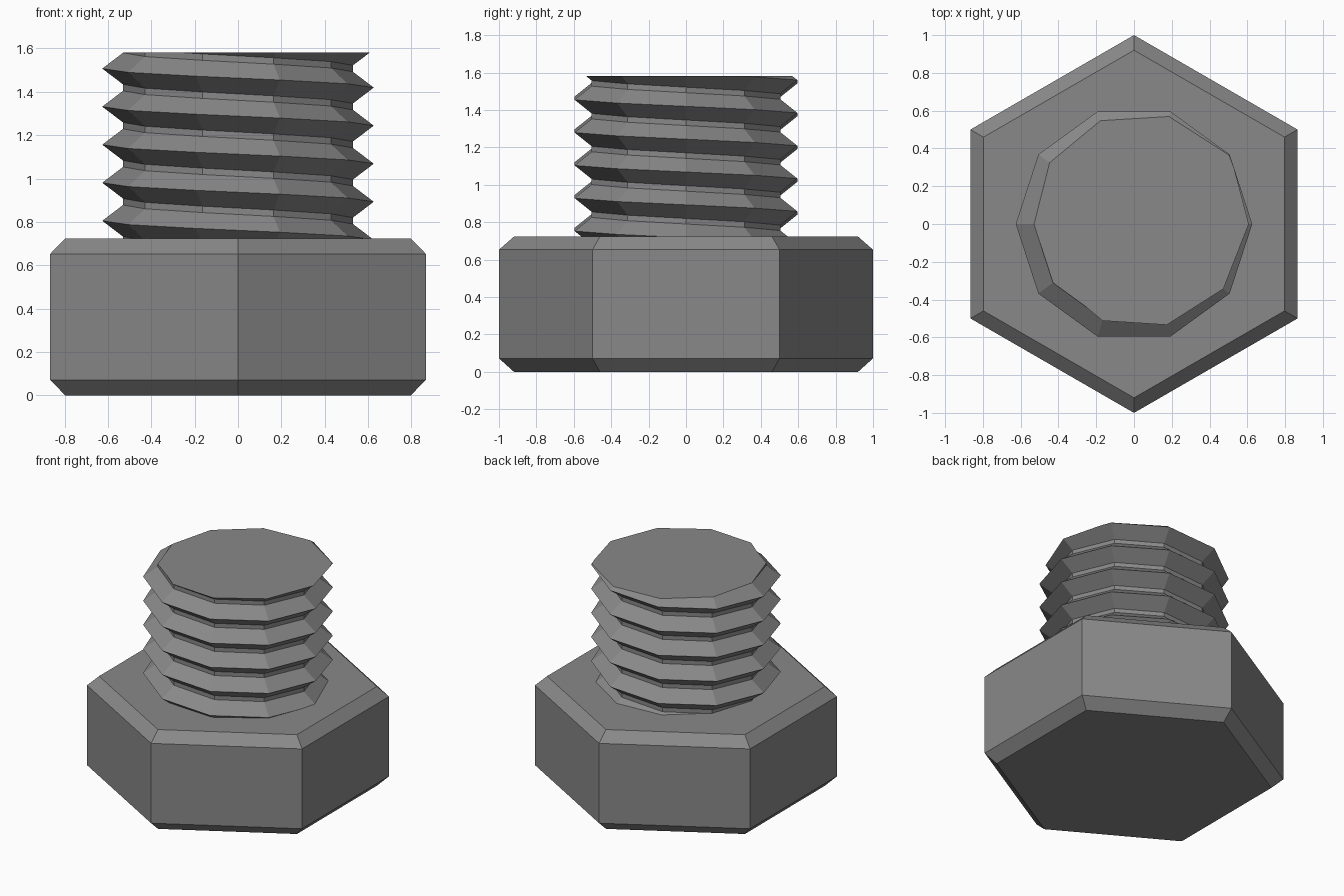
import bpy, bmesh
from math import cos, sin, pi, radians

cube = bpy.data.objects.get("Cube")
if cube:
    bpy.data.objects.remove(cube, do_unlink=True)

# Single plain steel colour
steel = bpy.data.materials.new("grey steel")
steel.use_nodes = True
GREY = (0.25, 0.25, 0.25, 1)
steel.diffuse_color = GREY
steel.node_tree.nodes["Principled BSDF"].inputs["Base Color"].default_value = GREY


def finish(name, bm):
    bmesh.ops.recalc_face_normals(bm, faces=bm.faces)
    mesh = bpy.data.meshes.new(name)
    bm.to_mesh(mesh)
    bm.free()
    mesh.materials.append(steel)
    obj = bpy.data.objects.new(name, mesh)
    bpy.context.collection.objects.link(obj)
    return obj


def polar(radius, angle, z):
    return (radius * cos(angle), radius * sin(angle), z)


# Hexagonal head with chamfered rims, corners toward front and back
bm = bmesh.new()
rings = [[bm.verts.new(polar(r, radians(30 + 60 * i), z)) for i in range(6)]
         for r, z in [(0.92, 0), (1, 0.072), (1, 0.653), (0.92, 0.723)]]
for low, high in zip(rings, rings[1:]):
    for i in range(6):
        j = (i + 1) % 6
        bm.faces.new((low[i], low[j], high[j], high[i]))
bm.faces.new(rings[0][::-1])
bm.faces.new(rings[-1])
finish("hex_head", bm)

# Threaded shank: a ten-sided left-hand helix swept from one tooth profile
SIDES, PITCH, TURNS = 10, 0.1755, 9
CREST, ROOT = 0.626, 0.53
TOP, BOTTOM = 1.581, 0.68
START = 0.893 + 6 * PITCH
tooth = [(CREST, 0), (ROOT, 0.073), (ROOT, 0.1025), (CREST, PITCH)]

bm = bmesh.new()
columns = []
for i in range(SIDES * TURNS + 1):
    angle = 2 * pi * i / SIDES
    drop = PITCH * i / SIDES
    columns.append([bm.verts.new(polar(r, angle, START + z - drop)) for r, z in tooth])
for a, b in zip(columns, columns[1:]):
    for k in range(len(tooth) - 1):
        bm.faces.new((a[k], b[k], b[k + 1], a[k + 1]))
bmesh.ops.remove_doubles(bm, verts=bm.verts, dist=0.0005)

# Trim both ends flat and cap them
for height, up in [(TOP, 1), (BOTTOM, -1)]:
    bmesh.ops.bisect_plane(bm, geom=bm.verts[:] + bm.edges[:] + bm.faces[:], dist=1e-5,
                           plane_co=(0, 0, height), plane_no=(0, 0, up), clear_outer=True)
    rim = [e for e in bm.edges if e.is_boundary
           and all(abs(v.co.z - height) < 1e-4 for v in e.verts)]
    bmesh.ops.contextual_create(bm, geom=rim)
finish("threaded_shank", bm)
